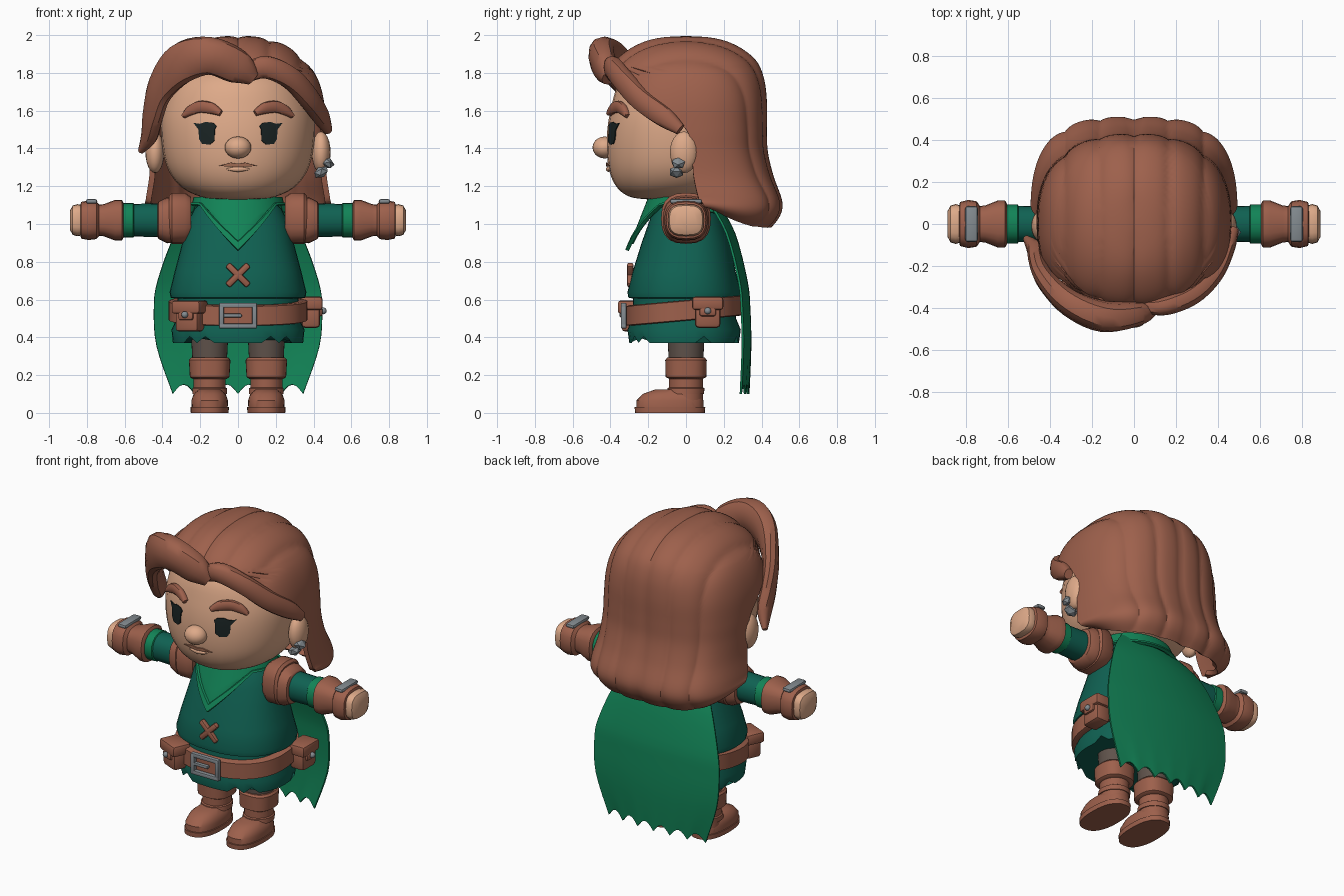
import bpy, bmesh, math
from mathutils import Vector, Matrix

if "Cube" in bpy.data.objects:
    bpy.data.objects.remove(bpy.data.objects["Cube"])


def material(name, rgb):
    m = bpy.data.materials.new(name)
    m.diffuse_color = (*rgb, 1)
    m.use_nodes = True
    m.node_tree.nodes["Principled BSDF"].inputs["Base Color"].default_value = m.diffuse_color
    return m


BROWN = material("hair_and_leather_brown", (0.34, 0.118, 0.072))
SKIN = material("skin", (0.73, 0.40, 0.25))
TUNIC = material("dark_green", (0.005, 0.12, 0.085))
CLOAK = material("bright_green", (0.006, 0.23, 0.095))
METAL = material("grey_metal", (0.23, 0.26, 0.28))
PANTS = material("trouser_grey", (0.115, 0.085, 0.07))
DARK = material("eye_black", (0.01, 0.017, 0.017))
LIPS = material("lip_brown", (0.40, 0.17, 0.10))


def finish(name, bm, mat, thick=0, bevel=0, angle=38):
    bmesh.ops.remove_doubles(bm, verts=bm.verts, dist=5e-4)
    bmesh.ops.recalc_face_normals(bm, faces=bm.faces)
    me = bpy.data.meshes.new(name)
    bm.to_mesh(me)
    bm.free()
    me.materials.append(mat)
    ob = bpy.data.objects.new(name, me)
    bpy.context.collection.objects.link(ob)
    bpy.ops.object.select_all(action='DESELECT')
    ob.select_set(True)
    bpy.context.view_layer.objects.active = ob
    if thick:
        mod = ob.modifiers.new("thickness", 'SOLIDIFY')
        mod.thickness, mod.offset = thick, 0
        bpy.ops.object.modifier_apply(modifier=mod.name)
    if bevel:
        mod = ob.modifiers.new("bevel", 'BEVEL')
        mod.width, mod.segments = bevel, 2
        bpy.ops.object.modifier_apply(modifier=mod.name)
    bpy.ops.object.shade_smooth_by_angle(angle=math.radians(angle))
    return ob


def surf(name, rows, mat, wrap=True, caps=True, **kw):
    """Skin over rows of points, closed around and capped when asked."""
    bm = bmesh.new()
    vs = [[bm.verts.new(p) for p in r] for r in rows]
    n = len(rows[0])
    for a, b in zip(vs, vs[1:]):
        for i in range(n if wrap else n - 1):
            j = (i + 1) % n
            bm.faces.new((a[i], a[j], b[j], b[i]))
    if wrap and caps:
        bm.faces.new(vs[0])
        bm.faces.new(vs[-1])
    return finish(name, bm, mat, **kw)


def spline(pts, n=5):
    """Catmull-Rom through tuples of any length."""
    out = []
    for i in range(len(pts) - 1):
        a, b, c, d = (pts[max(0, min(len(pts) - 1, i + k))] for k in (-1, 0, 1, 2))
        for s in range(n):
            t = s / n
            out.append(tuple(q + .5 * t * (r - p + t * (2*p - 5*q + 4*r - e + t * (3*(q - r) + e - p)))
                             for p, q, r, e in zip(a, b, c, d)))
    return out + [tuple(pts[-1])]


def lookup(rows, z):
    """Linear interpolation in rows sorted by their first entry."""
    for a, b in zip(rows, rows[1:]):
        if min(a[0], b[0]) <= z <= max(a[0], b[0]) and a[0] != b[0]:
            f = (z - a[0]) / (b[0] - a[0])
            return [p + (q - p) * f for p, q in zip(a, b)]
    return rows[-1]


def sup(t, p):
    f = lambda v: math.copysign(abs(v) ** (2 / p), v)
    return f(math.cos(t)), f(math.sin(t))


def oval(rx, ry, p=2.0, n=32):
    return [(rx * c, ry * s) for c, s in (sup(2 * math.pi * i / n, p) for i in range(n))]


def upright(rows, cx=0, p=2.0, n=32):
    return [[Vector((cx + a, cy + b, z)) for a, b in oval(rx, ry, p, n)] for z, rx, ry, cy in rows]


def sideways(rows, side, cz=1.02, p=2.6, n=20):
    return [[Vector((side * x, a, cz + b)) for a, b in oval(ry, rz, p, n)] for x, ry, rz in rows]


def sweep(name, path, mat, p=2.4, n=12, steps=5):
    """Lock or strip along a path of (x, y, z, half height, half thickness)."""
    path = spline(path, steps)
    rows = []
    for i, q in enumerate(path):
        c = Vector(q[:3])
        t = (Vector(path[min(i + 1, len(path) - 1)][:3]) - Vector(path[max(i - 1, 0)][:3])).normalized()
        r = Vector((c.x, c.y, 0))
        r = (r - t * r.dot(t)).normalized()
        u = t.cross(r)
        rows.append([c + r * a + u * b for a, b in oval(q[4], q[3], p, n)])
    return surf(name, rows, mat)


def boxes(name, parts, mat, matrix=Matrix(), bevel=.012):
    bm = bmesh.new()
    for c, s in parts:
        bmesh.ops.create_cube(bm, size=1, matrix=matrix @ Matrix.Translation(c) @ Matrix.Diagonal((*s, 1)))
    return finish(name, bm, mat, bevel=bevel)


def ball(name, c, s, mat, rot=Matrix(), low=False):
    bm = bmesh.new()
    m = Matrix.Translation(c) @ rot @ Matrix.Diagonal((*s, 1))
    if low:
        bmesh.ops.create_icosphere(bm, subdivisions=1, radius=1, matrix=m)
    else:
        bmesh.ops.create_uvsphere(bm, u_segments=20, v_segments=12, radius=1, matrix=m)
    return finish(name, bm, mat, angle=1 if low else 40)


# Head
HEAD = spline([(1.13, .1, .1, -.1), (1.145, .2, .2, -.1), (1.2, .305, .3, -.07), (1.3, .375, .36, -.05),
               (1.45, .405, .38, -.04), (1.6, .4, .37, -.03), (1.75, .34, .33, -.02), (1.85, .22, .22, 0),
               (1.9, .05, .05, 0)])
surf("head", upright(HEAD, p=2.1), SKIN)


def face_y(x, z):
    _, rx, ry, cy = lookup(HEAD, z)
    return cy - ry * math.sqrt(max(0, 1 - (x / rx) ** 2))


def plate(name, outline, mat, lift=.008):
    cx, cz = (sum(v) / len(outline) for v in zip(*outline))
    rows = []
    for k in (1, .66, .33, 0):
        pts = [(cx + (x - cx) * k, cz + (z - cz) * k) for x, z in outline]
        rows.append([Vector((x, face_y(x, z) - lift, z)) for x, z in pts])
    surf(name, rows, mat, caps=False, thick=.006)


# Facial features
EYE = [(.125, 1.44), (.15, 1.42), (.19, 1.425), (.205, 1.45), (.208, 1.5), (.235, 1.535), (.2, 1.53),
       (.17, 1.54), (.13, 1.535), (.113, 1.52), (.123, 1.5)]
BROW = [(.09, 1.585, .015), (.14, 1.612, .03), (.2, 1.62, .032), (.25, 1.6, .027), (.285, 1.57, .012)]
for s, side in ((-1, "left"), (1, "right")):
    plate(side + "_eye", [(s * x, z) for x, z in EYE], DARK)
    sweep(side + "_eyebrow", [(s * x, face_y(x, z) - .008, z, h, .022) for x, z, h in BROW], BROWN)
    ball(side + "_ear", (s * .44, -.01, 1.38), (.05, .075, .11), SKIN)
ball("nose", (0, -.43, 1.405), (.07, .065, .058), SKIN)
plate("mouth", [(-.1, 1.308), (-.04, 1.325), (0, 1.319), (.04, 1.325), (.1, 1.308), (.05, 1.305),
                (0, 1.302), (-.05, 1.305)], LIPS)
sweep("lower_lip", [(x, face_y(x, 1.29) - .002, 1.29, h, h) for x, h in ((-.06, .004), (0, .014), (.06, .004))], SKIN)
for i, (c, a) in enumerate((((.47, -.04, 1.325), .6), ((.44, -.05, 1.275), -.5))):
    ball("earring_%d" % (i + 1), c, (.045, .04, .03), METAL, Matrix.Rotation(a, 4, 'Y'), low=True)

# Long hair shell: z, rx, ry, front edge y, squareness
HAIR = spline([(1.985, .0001, .0001, -.45, 2), (1.97, .14, .16, -.45, 2), (1.93, .25, .27, -.45, 2.1),
               (1.86, .34, .36, -.45, 2.2), (1.77, .405, .40, -.3, 2.3), (1.65, .44, .415, -.17, 2.4),
               (1.5, .45, .415, 0, 2.5), (1.38, .45, .42, .03, 2.6), (1.25, .455, .45, .04, 2.8),
               (1.12, .475, .495, .07, 3.1), (1.05, .475, .485, .1, 3.1), (.99, .43, .44, .15, 3)])
rows = []
for z, rx, ry, yf, p in HAIR:
    f = max(-1, min(1, yf / ry))
    tmax = math.acos(math.copysign(abs(f) ** (p / 2), f))
    row = []
    for i in range(97):
        u = i / 48 - 1
        c, s = sup(u * tmax, p)
        v = Vector((rx * s, ry * c, z))
        # Grooves between strands, and hem rising towards the front
        g = (1 - abs(math.sin(math.pi * v.x / .165))) ** 1.5 if abs(v.x) < .42 else 0
        o = Vector((0, 0, min(z, 1.5)))
        v = o + (v - o) * (1 - .03 * g)
        v.z += .1 * u ** 4 * max(0, 1.12 - z) / .13
        row.append(v)
    rows.append(row)
surf("long_hair", rows, BROWN, wrap=False, thick=.03)
sweep("big_fringe_lock", [(.08, -.41, 1.77, .04, .035), (0, -.43, 1.83, .09, .06), (-.15, -.44, 1.89, .1, .075),
                          (-.3, -.38, 1.85, .11, .065), (-.41, -.28, 1.72, .09, .05), (-.45, -.2, 1.58, .08, .045),
                          (-.47, -.13, 1.47, .06, .04), (-.515, -.07, 1.385, .018, .015)], BROWN)
sweep("small_fringe_lock", [(.05, -.39, 1.8, .05, .035), (.15, -.39, 1.83, .06, .045), (.28, -.34, 1.77, .06, .045),
                            (.38, -.24, 1.66, .06, .045), (.44, -.12, 1.57, .055, .04),
                            (.475, -.03, 1.5, .03, .025)], BROWN)

# Tunic and ragged skirt
surf("tunic", upright([(1.14, .17, .13, 0), (1.08, .23, .17, 0), (1.0, .27, .2, 0), (.9, .295, .235, 0),
                       (.75, .335, .272, -.01), (.64, .362, .3, -.01), (.61, .357, .295, -.01),
                       (.605, .33, .27, -.01)], p=2.3, n=40), TUNIC)
skirt = upright([(.61, .32, .27, -.01), (.5, .325, .275, -.01), (.44, .352, .3, -.01), (.37, .345, .29, -.01)], p=2.3, n=40)
for i in (2, 8, 13, 19, 25, 27, 33, 35):
    skirt[-1][i].z += .035
surf("skirt", skirt, TUNIC)

# Belt, buckle, stitch and pouches
belt = upright([(.488, .35, .29, -.01), (.493, .367, .308, -.01), (.592, .367, .308, -.01), (.597, .35, .29, -.01)],
               p=2.3, n=40)
for r in belt:
    for v in r:
        v.z += .09 * v.y
surf("belt", belt, BROWN)
boxes("buckle", [((0, 0, .055), (.2, .03, .026)), ((0, 0, -.055), (.2, .03, .026)), ((-.087, 0, 0), (.026, .03, .13)),
                 ((.087, 0, 0), (.026, .03, .13)), ((-.03, 0, 0), (.1, .025, .02))], METAL,
      Matrix.Translation((0, -.33, .515)), .006)
for i, a in enumerate((45, -45)):
    boxes("cross_stitch_%d" % (i + 1), [((0, 0, 0), (.16, .035, .035))], BROWN,
          Matrix.Translation((0, -.295, .73)) @ Matrix.Rotation(math.radians(a), 4, 'Y'))
for side, loc, yaw in (("left", (-.255, -.275, .51), -24), ("right", (.385, .115, .53), 90)):
    m = Matrix.Translation(loc) @ Matrix.Rotation(math.radians(yaw), 4, 'Z')
    boxes(side + "_pouch", [((0, 0, -.015), (.135, .1, .13))], BROWN, m, .02)
    boxes(side + "_pouch_flap", [((0, -.003, .05), (.165, .12, .07)), ((0, -.006, .005), (.09, .115, .05))], BROWN, m, .015)
    ball(side + "_pouch_button", m @ Vector((0, -.066, .01)), (.018, .018, .018), METAL)

# Kerchief with a point at the front
rows = []
for k in range(9):
    row = []
    for i in range(48):
        t = 2 * math.pi * i / 48
        low = .86 + .24 * min(1, abs(math.sin(t)) / .8) if math.cos(t) > 0 else 1.06
        z = 1.14 + (low - 1.14) * min(1, (0, .15, .3, .45, .6, .75, .85, .86, 1)[k])
        f = (1.14 - z) / .28
        e = .012 if k > 6 else 0
        row.append(Vector(((.225 + .075 * f + e) * math.sin(t), -(.19 + .11 * f + e) * math.cos(t), z)))
    rows.append(row)
surf("kerchief", rows, CLOAK, caps=False, thick=.02)

# Cape: z, half width, y
rows = []
cape = spline([(1.12, .2, .16), (.95, .33, .255), (.7, .425, .32), (.55, .445, .335), (.35, .43, .34), (.1, .345, .33)], 4)
for k, (z, w, y) in enumerate(cape):
    v = (k / (len(cape) - 1)) ** 8
    rows.append([Vector((w * u, y - .04 * u * u, z + v * .05 * abs(math.sin(3 * math.pi * u))))
                 for u in (i / 18 - 1 for i in range(37))])
surf("cape", rows, CLOAK, wrap=False, thick=.012)

# Arms and legs
for s, side in ((-1, "left"), (1, "right")):
    surf(side + "_shoulder_pad", sideways([(.25, .11, .115), (.28, .13, .135), (.35, .132, .135), (.365, .12, .12)], s, 1.03), BROWN)
    surf(side + "_shoulder_rim", sideways([(.35, .12, .12), (.375, .122, .122), (.42, .105, .1), (.425, .09, .09)], s), BROWN)
    surf(side + "_sleeve", sideways([(.25, .09, .09), (.4, .088, .09), (.6, .085, .085)], s, p=2.2), TUNIC)
    surf(side + "_sleeve_cuff", sideways([(.55, .085, .085), (.555, .093, .092), (.615, .093, .092)], s, p=2.2), CLOAK)
    surf(side + "_bracer", sideways([(.605, .095, .09), (.615, .112, .108), (.65, .112, .108), (.71, .088, .085),
                                     (.735, .086, .083), (.75, .108, .1), (.79, .115, .105), (.83, .105, .097),
                                     (.835, .085, .08)], s), BROWN)
    boxes(side + "_bracer_plate", [((s * .775, 0, 1.12), (.06, .17, .025))], METAL)
    surf(side + "_hand", sideways([(.8, .08, .075), (.85, .095, .085), (.875, .088, .078), (.89, .06, .05)], s, p=3), SKIN)
    x = s * .15
    surf(side + "_trouser_leg", upright([(.25, .09, .09, 0), (.44, .1, .1, 0)], x), PANTS)
    surf(side + "_boot_cuff", upright([(.18, .09, .09, 0), (.19, .105, .108, 0), (.28, .11, .11, 0),
                                       (.292, .1, .1, 0)], x, 2.5), BROWN)
    surf(side + "_boot_shaft", upright([(.03, .085, .09, 0), (.2, .085, .09, 0)], x), BROWN)
    surf(side + "_boot_strap", upright([(.1, .092, .1, -.005), (.13, .092, .098, 0), (.135, .085, .09, 0)], x), BROWN)
    surf(side + "_boot_foot", upright([(.02, .095, .178, -.085), (.065, .097, .178, -.085), (.1, .085, .155, -.075),
                                       (.125, .055, .1, -.06)], x, 2.4), BROWN)
    surf(side + "_boot_sole", upright([(0, .1, .185, -.085), (.03, .102, .187, -.085)], x, 2.4), BROWN)
